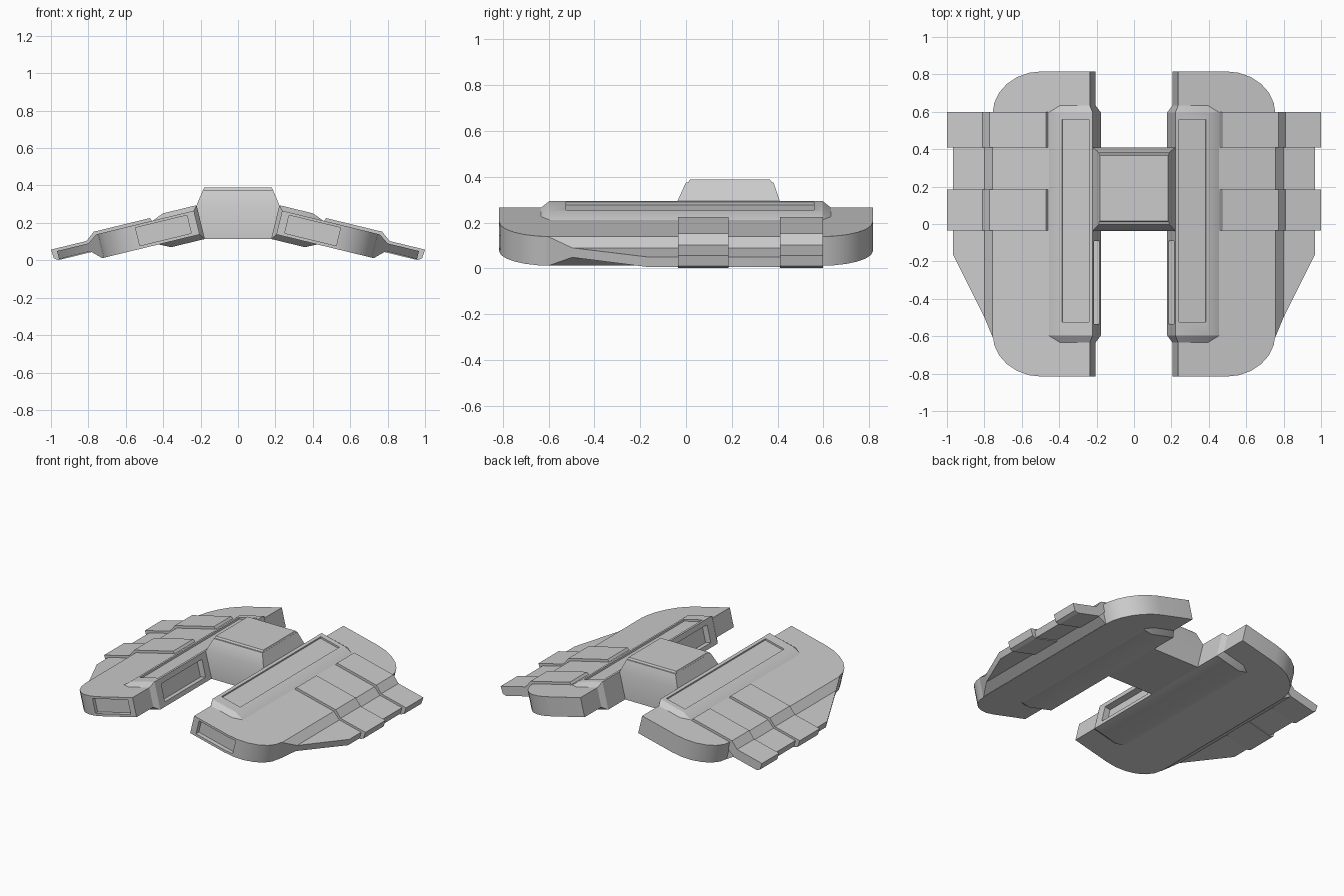
import bpy, bmesh
from math import sin, cos, pi, atan, radians

if "Cube" in bpy.data.objects:
    bpy.data.objects.remove(bpy.data.objects["Cube"])

TILT = atan(0.243)
C, S = cos(TILT), sin(TILT)


def tilt(u, y, w):
    # wing space (u outward, w along the wing normal) to world space
    return (0.205 + C * u + S * w, y, 0.138 - S * u + C * w)


def finish(name, bm):
    bmesh.ops.recalc_face_normals(bm, faces=bm.faces)
    me = bpy.data.meshes.new(name)
    bm.to_mesh(me)
    bm.free()
    ob = bpy.data.objects.new(name, me)
    bpy.context.collection.objects.link(ob)
    return ob


def hull(name, pts):
    bm = bmesh.new()
    for p in pts:
        bm.verts.new(p)
    bmesh.ops.convex_hull(bm, input=bm.verts)
    bmesh.ops.dissolve_limit(bm, angle_limit=radians(1), verts=bm.verts, edges=bm.edges)
    return finish(name, bm)


def loft(name, a, b):
    # solid between two matching outlines
    bm = bmesh.new()
    va = [bm.verts.new(p) for p in a]
    vb = [bm.verts.new(p) for p in b]
    bm.faces.new(va)
    bm.faces.new(vb)
    for i in range(len(va)):
        j = (i + 1) % len(va)
        bm.faces.new((va[i], va[j], vb[j], vb[i]))
    return finish(name, bm)


def box(u, y, w, name="cutter"):
    return hull(name, [tilt(a, b, c) for a in u for b in y for c in w])


def cut(ob, cutter):
    mod = ob.modifiers.new("cut", "BOOLEAN")
    mod.operation, mod.solver, mod.object = "DIFFERENCE", "EXACT", cutter
    bpy.context.view_layer.objects.active = ob
    bpy.ops.object.modifier_apply(modifier=mod.name)


# wing slab with rounded outer corners
arc = [(0.265 + 0.27 * sin(k * pi / 12), 0.59 + 0.226 * cos(k * pi / 12)) for k in range(7)]
outline = [(0, 0.816)] + arc + [(u, -y) for u, y in reversed(arc)] + [(0, -0.816)]
slab = loft("wing_slab", [tilt(u, y, 0) for u, y in outline],
            [tilt(u, y, 0.131) for u, y in outline])

# thicker chamfered spine along the inner edge
pts = []
for y in (-1, 1):
    for w in (-0.03, 0.156):
        pts += [tilt(-0.021, 0.597 * y, w), tilt(0.165, 0.597 * y, w)]
    for w in (0, 0.131):
        pts += [tilt(0, 0.633 * y, w), tilt(0.165, 0.633 * y, w), tilt(0.225, 0.597 * y, w)]
spine = hull("wing_spine", pts)

# recesses: spine top panel, inner side bay, front opening
panel = box((0, 0.147), (-0.525, 0.56), (0.144, 0.2))
bay = box((-0.1, 0.02), (-0.535, -0.09), (0.0, 0.12))
mouth = box((0.042, 0.325), (-0.9, -0.785), (0.017, 0.116))
cut(spine, panel)
cut(spine, bay)
cut(slab, bay)
cut(slab, mouth)
for c in (panel, bay, mouth):
    bpy.data.objects.remove(c)

# stepped outer flap with swept front
prof = [(0.52, 0.131), (0.537, 0.131), (0.59, 0.094), (0.762, 0.094),
        (0.762, 0.049), (0.59, 0.051), (0.537, 0.001), (0.52, 0.001)]
flap = loft("outer_flap", [tilt(u, -0.595 + 1.95 * (u - 0.54), w) for u, w in prof],
            [tilt(u, 0.59, w) for u, w in prof])

# two raised bands over slab and flap
prof = [(0.227, 0.124), (0.238, 0.148), (0.547, 0.148), (0.596, 0.109), (0.792, 0.109),
        (0.788, 0.06), (0.766, 0.045), (0.585, 0.045), (0.53, 0.08), (0.5, 0.124)]
bands = [loft(n, [tilt(u, y0, w) for u, w in prof], [tilt(u, y1, w) for u, w in prof])
         for n, y0, y1 in (("middle_band", -0.035, 0.185), ("rear_band", 0.41, 0.598))]

# mirror the wing to the other side
wing = [slab, spine, flap] + bands
for ob in wing:
    ob.modifiers.new("mirror", "MIRROR").use_mirror_merge = False

# central bridge block and its stepped cap
levels = [(0.187, -0.035, 0.41, 0.113), (0.222, -0.038, 0.41, 0.293), (0.187, 0, 0.382, 0.376)]
bridge = hull("bridge_block", [(sx * x, y, z) for x, y0, y1, z in levels
                               for y in (y0, y1) for sx in (-1, 1)])
levels = [(0.187, 0.009, 0.375, 0.374), (0.182, 0.017, 0.367, 0.388)]
cap = hull("bridge_cap", [(sx * x, y, z) for x, y0, y1, z in levels
                          for y in (y0, y1) for sx in (-1, 1)])

# soft shading on curved corners only
for ob in bpy.data.objects:
    ob.select_set(True)
bpy.context.view_layer.objects.active = slab
bpy.ops.object.shade_smooth_by_angle(angle=radians(28))
